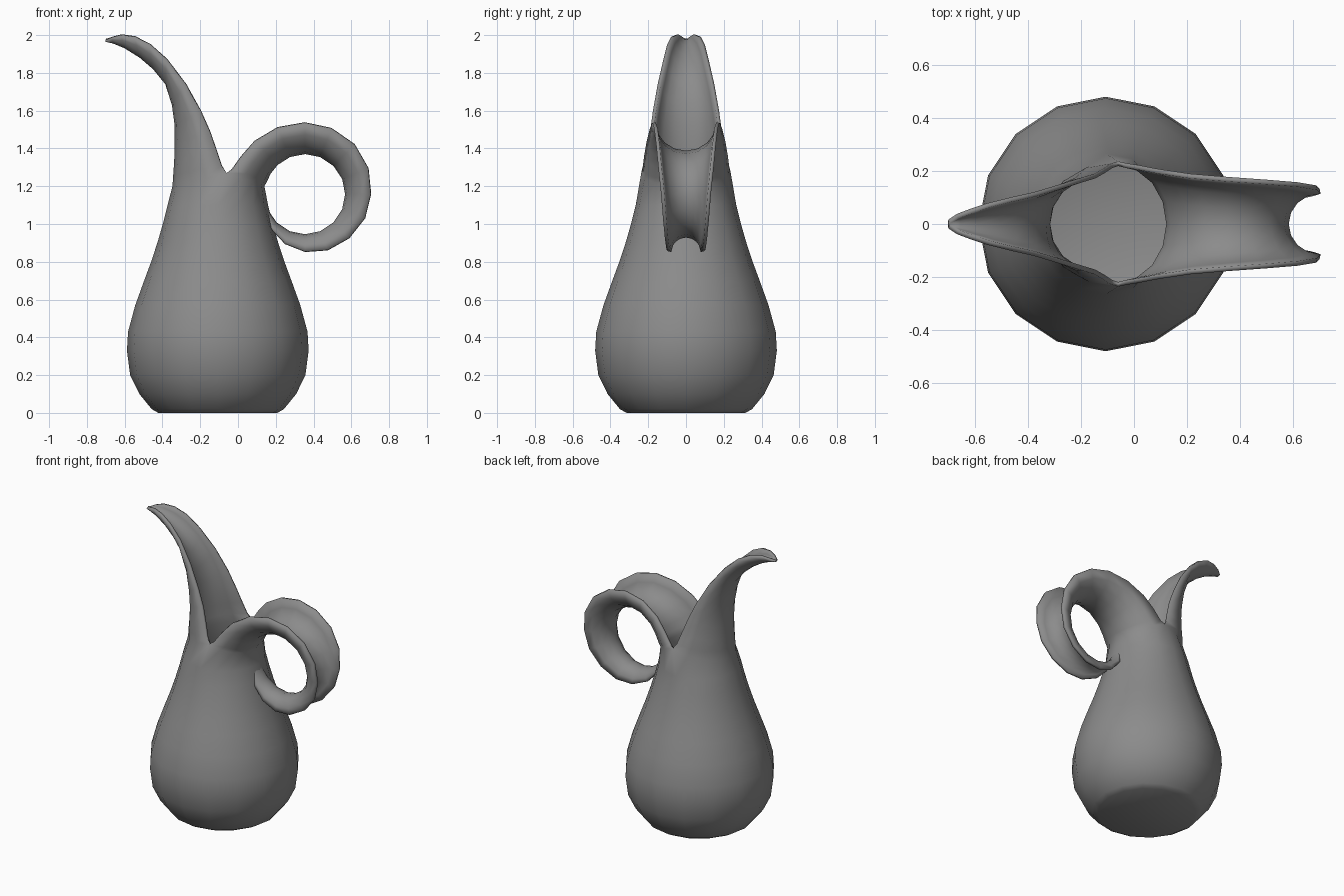
import bpy, bmesh
from math import sin, cos, pi, radians
from mathutils import Vector

cube = bpy.data.objects.get("Cube")
if cube:
    bpy.data.objects.remove(cube)

HALF = 8           # panels across each half of the jug
AXIS = -0.107      # x of the body's axis

# glazed grey clay
clay = bpy.data.materials.new("grey_clay")
clay.use_nodes = True
colour = (0.26, 0.26, 0.26, 1)
clay.diffuse_color = colour
shader = clay.node_tree.nodes["Principled BSDF"]
shader.inputs["Base Color"].default_value = colour
shader.inputs["Roughness"].default_value = 0.6

bm = bmesh.new()


def half_section(edge, spine):
    """Half ellipse from the -y rim point, round the spine, to the +y rim point."""
    (ex, ey, ez), (sx, sz) = edge, spine
    row = []
    for i in range(HALF + 1):
        t = -pi / 2 + pi * i / HALF
        c = cos(t)
        row.append(Vector((ex + (sx - ex) * c, ey * sin(t), ez + (sz - ez) * c)))
    return row


def sheet(sections, flip):
    """Loft one half of the jug; returns its lowest row."""
    rows = [[bm.verts.new(p) for p in half_section(e, s)] for e, s in sections]
    for a, b in zip(rows, rows[1:]):
        for i in range(HALF):
            quad = [a[i], a[i + 1], b[i + 1], b[i]]
            bm.faces.new(quad[::-1] if flip else quad)
    return rows[0]


# body profile: radius, height
body = [(0.315, 0), (0.35, 0.02), (0.415, 0.1), (0.464, 0.2), (0.481, 0.33),
        (0.475, 0.43), (0.437, 0.57), (0.39, 0.7), (0.353, 0.8), (0.32, 0.9),
        (0.291, 1.0), (0.266, 1.1)]


def body_half(side):
    return [((AXIS, r, z), (AXIS + side * r, z)) for r, z in body]


# spout: rim point, then spine point
spout = [((-0.06, 0.237, 1.27), (-0.347, 1.2)),
         ((-0.088, 0.228, 1.31), (-0.343, 1.26)),
         ((-0.115, 0.21, 1.39), (-0.338, 1.33)),
         ((-0.15, 0.19, 1.49), (-0.335, 1.42)),
         ((-0.2, 0.175, 1.6), (-0.335, 1.52)),
         ((-0.28, 0.15, 1.74), (-0.35, 1.63)),
         ((-0.38, 0.12, 1.87), (-0.385, 1.74)),
         ((-0.47, 0.1, 1.95), (-0.45, 1.82)),
         ((-0.55, 0.08, 1.99), (-0.52, 1.88)),
         ((-0.62, 0.057, 2.0), (-0.6, 1.93)),
         ((-0.67, 0.038, 1.987), (-0.66, 1.955)),
         ((-0.7, 0.018, 1.973), (-0.703, 1.965))]

# curled handle: angle round the curl, rim radius, rim half width
CURL_X, CURL_Z, CURL_R = 0.355, 1.158, 0.212
curl = [(161, 0.406, 0.23), (149, 0.39, 0.222), (133, 0.385, 0.208),
        (112, 0.38, 0.19), (90, 0.377, 0.178), (68, 0.374, 0.168),
        (45, 0.37, 0.158), (22, 0.36, 0.146), (0, 0.347, 0.132),
        (-22, 0.34, 0.122), (-45, 0.328, 0.112), (-68, 0.318, 0.103),
        (-90, 0.303, 0.095), (-112, 0.281, 0.085), (-135, 0.254, 0.07),
        (-155, 0.224, 0.045), (-167, 0.212, 0.02)]
handle = [(spout[0][0], (0.14, 1.2))]
for degrees, radius, width in curl:
    a = radians(degrees)
    handle.append(((CURL_X + radius * cos(a), width, CURL_Z + radius * sin(a)),
                   (CURL_X + CURL_R * cos(a), CURL_Z + CURL_R * sin(a))))

# join both halves along the sides and close the base
front_row = sheet(body_half(-1) + spout, True)
back_row = sheet(body_half(1) + handle, False)
bm.faces.new(front_row + back_row[-2:0:-1])
bmesh.ops.remove_doubles(bm, verts=bm.verts, dist=0.0005)
bmesh.ops.recalc_face_normals(bm, faces=bm.faces)
base = min(bm.faces, key=lambda f: f.calc_center_median().z)
if base.normal.z > 0:
    bmesh.ops.reverse_faces(bm, faces=bm.faces)

mesh = bpy.data.meshes.new("jug")
bm.to_mesh(mesh)
bm.free()
mesh.materials.append(clay)
jug = bpy.data.objects.new("jug", mesh)
bpy.context.collection.objects.link(jug)

# wall thickness, inwards
wall = jug.modifiers.new("wall", 'SOLIDIFY')
wall.thickness = 0.018
wall.offset = -1

bpy.ops.object.select_all(action='DESELECT')
jug.select_set(True)
bpy.context.view_layer.objects.active = jug
bpy.ops.object.shade_smooth_by_angle(angle=radians(50))
